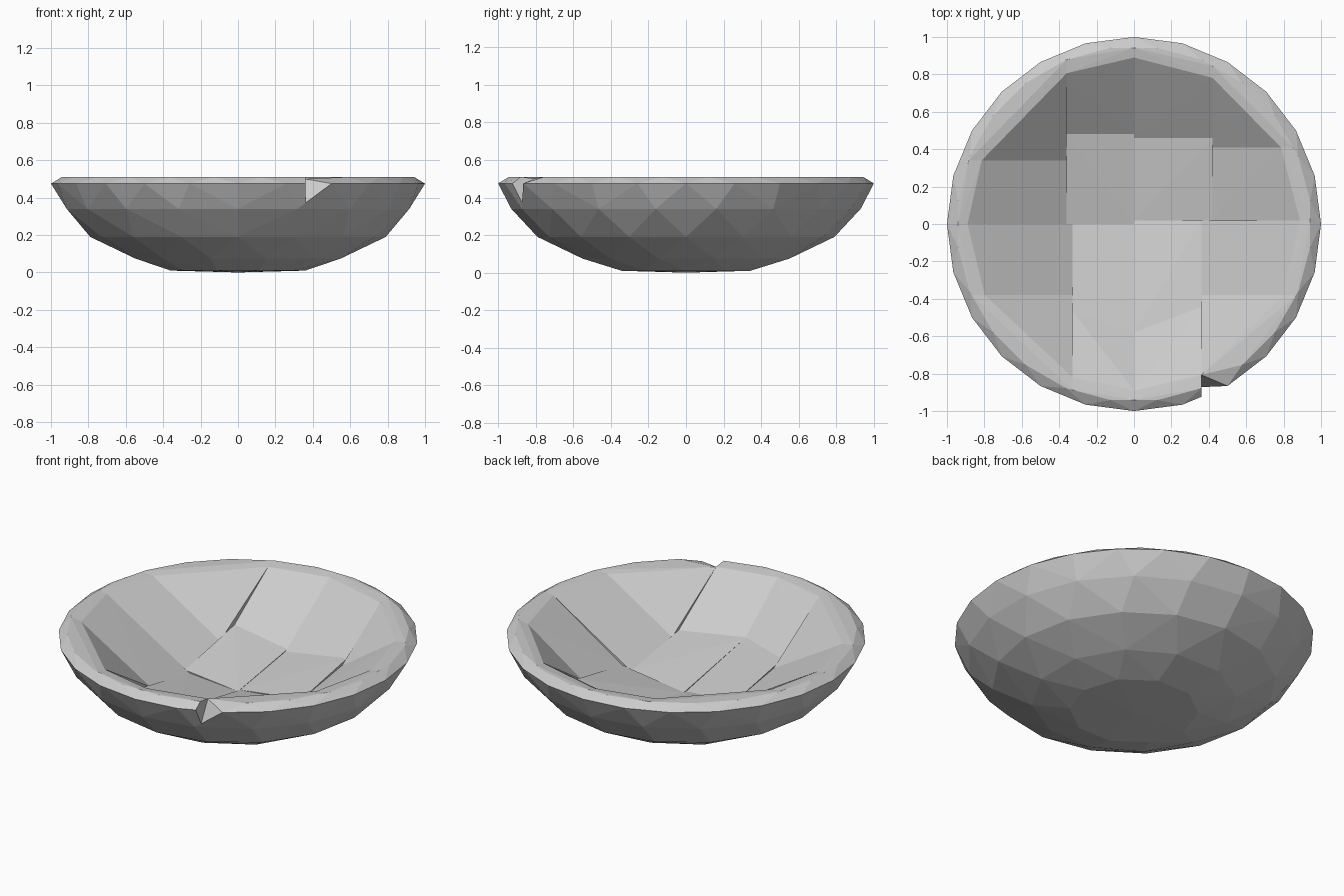
import bpy
import bmesh
import math
from mathutils import Vector

cube = bpy.data.objects.get("Cube")
if cube:
    bpy.data.objects.remove(cube, do_unlink=True)

grey = bpy.data.materials.new("stone grey")
grey.use_nodes = True
colour = (0.6, 0.6, 0.6, 1)
grey.diffuse_color = colour
grey.node_tree.nodes["Principled BSDF"].inputs["Base Color"].default_value = colour

# Shell profiles: radius, height, points on the ring, turn in steps
OUTER = [(0, 0, 1, 0), (0.36, 0.01, 10, 0), (0.57, 0.075, 12, 0.5), (0.79, 0.19, 16, 0),
         (0.93, 0.34, 18, 0.5), (1, 0.475, 24, 0), (0.95, 0.51, 24, 0.5)]
INNER = [(0, 0.14, 1, 0), (0.33, 0.165, 12, 0), (0.58, 0.25, 16, 0),
         (0.76, 0.37, 20, 0), (0.89, 0.5, 24, 0)]


def hull(points):
    """Closed convex hull around the points."""
    bm = bmesh.new()
    for p in points:
        bm.verts.new(p)
    bmesh.ops.remove_doubles(bm, verts=bm.verts[:], dist=0.002)
    bmesh.ops.convex_hull(bm, input=bm.verts[:])
    loose = [v for v in bm.verts if not v.link_faces]
    bmesh.ops.delete(bm, geom=loose, context='VERTS')
    bmesh.ops.recalc_face_normals(bm, faces=bm.faces[:])
    return bm


def shell(profile):
    """Faceted open dish through the rings of a profile."""
    points = []
    for r, z, count, turn in profile:
        for i in range(count):
            a = math.tau * (i + turn) / count
            points.append((r * math.cos(a), r * math.sin(a), z))
    bm = hull(points)
    top = profile[-1][1] - 0.001
    lid = [f for f in bm.faces if all(v.co.z > top for v in f.verts)]
    bmesh.ops.delete(bm, geom=lid, context='FACES')
    return bm


def cut_points(profile, bounds):
    """Corners of a dish trimmed to a box."""
    bm = shell(profile)
    for axis in range(3):
        for side, sign in ((0, -1), (1, 1)):
            limit = bounds[axis][side]
            if limit is None:
                continue
            co, no = Vector(), Vector()
            co[axis], no[axis] = limit, sign
            bmesh.ops.bisect_plane(bm, geom=bm.verts[:] + bm.edges[:] + bm.faces[:],
                                   dist=1e-5, plane_co=co, plane_no=no, clear_outer=True)
    points = [v.co.copy() for v in bm.verts]
    bm.free()
    return points


def piece(name, xs, ys, zs=(None, None)):
    points = []
    for profile in (OUTER, INNER):
        points += cut_points(profile, (xs, ys, zs))
    # Chipped rim on one corner
    if name == "front_left_corner":
        points = [p for p in points
                  if not (p.x < 0.48 and p.z > 0.4 and p.xy.length > 0.9)]
    bm = hull(points)
    mesh = bpy.data.meshes.new(name)
    bm.to_mesh(mesh)
    bm.free()
    mesh.materials.append(grey)
    bpy.context.collection.objects.link(bpy.data.objects.new(name, mesh))


# Back half
back_r, back_l = -0.36, 0.42
piece("back_right_corner", (None, back_r), (0.34, None))
piece("right_back_wall", (None, back_r), (0, 0.34))
piece("back_wall_right", (back_r, 0), (0.48, None))
piece("back_floor_right", (back_r, 0), (0, 0.48))
piece("back_wall_left", (0, back_l), (0.46, None))
piece("back_floor_left", (0, back_l), (0.02, 0.46))
piece("back_left_corner", (back_l, None), (0.41, None))
piece("left_back_wall", (back_l, None), (0.02, 0.41))

# Front half
front_r, front_l, waist = -0.33, 0.36, 0.25
piece("front_right_corner", (None, front_r), (None, -0.38))
piece("right_front_wall", (None, front_r), (-0.38, 0))
piece("front_floor_right", (front_r, 0), (None, 0), (None, waist))
piece("front_wall_right", (front_r, 0), (None, 0), (waist, None))
piece("front_floor_left", (0, front_l), (None, 0.02), (None, waist))
piece("front_wall_left", (0, front_l), (None, 0.02), (waist, None))
piece("front_left_corner", (front_l, None), (None, -0.38))
piece("left_front_wall", (front_l, None), (-0.38, 0.02))
